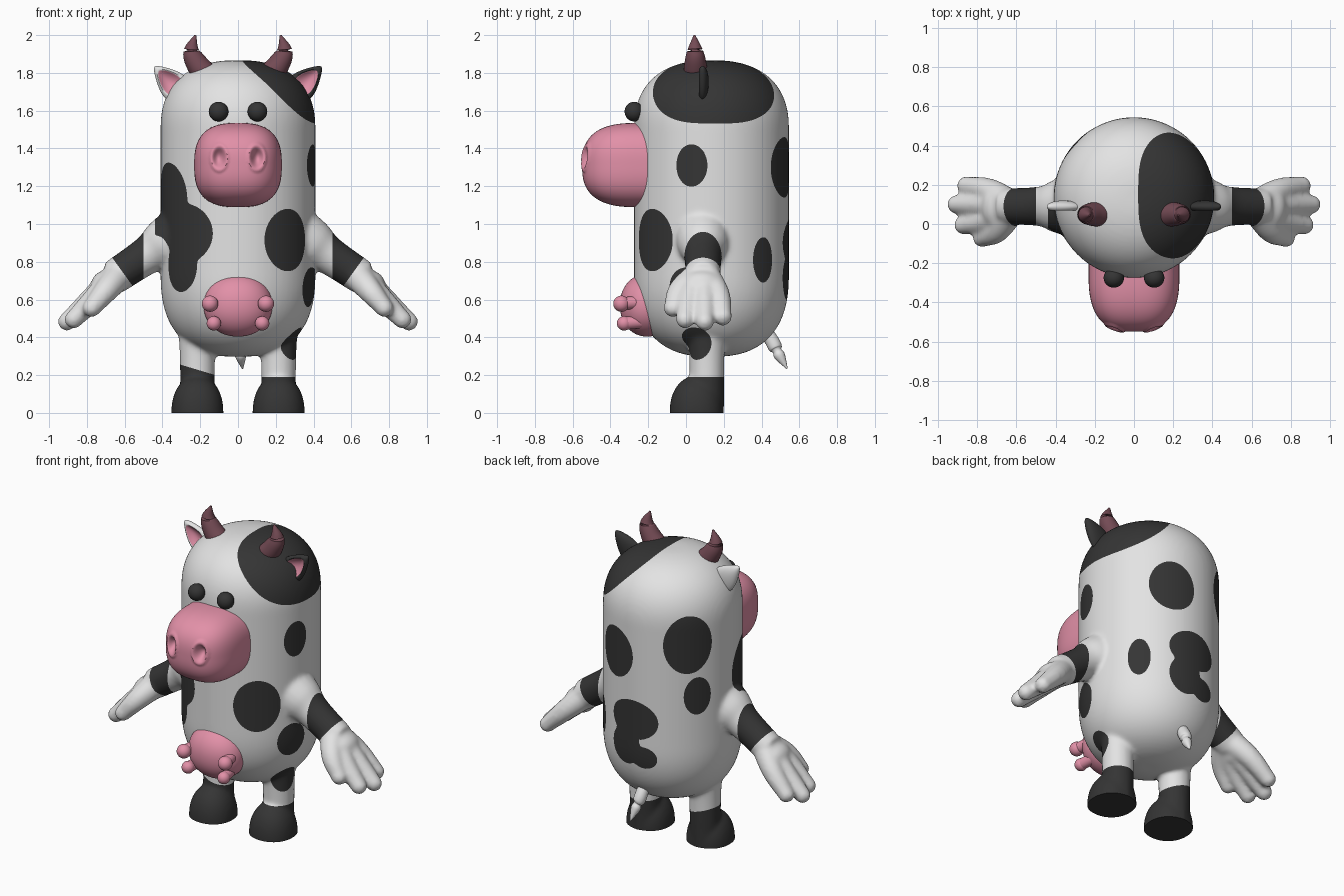
import bpy, bmesh, math
from mathutils import Vector

if "Cube" in bpy.data.objects:
    bpy.data.objects.remove(bpy.data.objects["Cube"])

CY, R = 0.135, 0.41          # body axis and radius


def material(name, rgb):
    m = bpy.data.materials.new(name)
    m.diffuse_color = (*rgb, 1)
    m.use_nodes = True
    m.node_tree.nodes["Principled BSDF"].inputs["Base Color"].default_value = m.diffuse_color
    return m


WHITE = material("white hide", (0.77, 0.77, 0.77))
DARK = material("dark grey hide", (0.035, 0.035, 0.035))
PINK = material("pink skin", (0.76, 0.28, 0.39))
HORN = material("mauve horn", (0.175, 0.07, 0.09))


def finish(name, bm, mats, recalc=True):
    if recalc:
        bmesh.ops.recalc_face_normals(bm, faces=bm.faces)
    me = bpy.data.meshes.new(name)
    bm.to_mesh(me)
    bm.free()
    ob = bpy.data.objects.new(name, me)
    bpy.context.collection.objects.link(ob)
    for m in mats:
        me.materials.append(m)
    return ob


def blob(bm, centre, size, p=2.0, sub=4):
    """Ellipsoid, squarer as p grows."""
    vs = bmesh.ops.create_icosphere(bm, subdivisions=sub, radius=1)["verts"]
    for v in vs:
        k = sum(abs(c) ** p for c in v.co) ** (-1 / p)
        v.co = Vector([centre[i] + size[i] * v.co[i] * k for i in range(3)])
    return vs


def tube(bm, pts, radii, sides=20, steps=6):
    """Smooth tapered tube through the points."""
    q = [Vector((*p, r)) for p, r in zip(pts, radii)]
    q = [2 * q[0] - q[1]] + q + [2 * q[-1] - q[-2]]
    path = []
    for i in range(1, len(q) - 2):
        a, b, c, d = q[i - 1:i + 3]
        for s in range(steps + (i == len(q) - 3)):
            t = s / steps
            path.append(0.5 * (2 * b + (c - a) * t + (2 * a - 5 * b + 4 * c - d) * t * t
                               + (3 * b - a - 3 * c + d) * t ** 3))
    rings = []
    for i, p in enumerate(path):
        d = (path[min(i + 1, len(path) - 1)] - path[max(i - 1, 0)]).to_3d()
        rot = d.to_track_quat('Z', 'Y')
        rings.append([bm.verts.new(p.to_3d() + rot @ Vector((math.cos(k * math.tau / sides),
                      math.sin(k * math.tau / sides), 0)) * max(p[3], 0.003)) for k in range(sides)])
    for r0, r1 in zip(rings, rings[1:]):
        for k in range(sides):
            j = (k + 1) % sides
            bm.faces.new((r0[k], r0[j], r1[j], r1[k]))
    bm.faces.new(rings[0][::-1])
    bm.faces.new(rings[-1])


def lathe_body(bm, n=72):
    """Capsule-shaped trunk with squarish rounded ends."""
    prof = []
    for i in range(1, 20):
        h = math.sin(math.pi / 2 * (1 - i / 20))
        prof.append((R * (1 - h ** 2.5) ** 0.4, 0.74 - 0.443 * h))
    prof += [(R, 0.74 + 0.76 * i / 8) for i in range(9)]
    for i in range(1, 20):
        h = math.sin(math.pi / 2 * i / 20)
        prof.append((R * (1 - h ** 2.4) ** (1 / 2.4), 1.5 + 0.367 * h))
    rings = [[bm.verts.new((r * math.cos(k * math.tau / n), CY + r * math.sin(k * math.tau / n), z))
              for k in range(n)] for r, z in prof]
    for r0, r1 in zip(rings, rings[1:]):
        for k in range(n):
            j = (k + 1) % n
            bm.faces.new((r0[k], r0[j], r1[j], r1[k]))
    bm.faces.new(rings[0][::-1])
    bm.faces.new(rings[-1])


# Trunk, arms, hands and legs, merged into one skin
bm = bmesh.new()
lathe_body(bm)
for s in (-1, 1):
    tube(bm, [(s * .28, .09, .95), (s * .40, .09, .885), (s * .48, .09, .835), (s * .66, .09, .715)],
         [.165, .135, .102, .092])
    wrist = Vector((s * .62, .09, .742))
    for tip in ((.855, .195, .51), (.905, .10, .483), (.87, -.005, .495), (.775, -.07, .555)):
        t = Vector((s * tip[0], tip[1], tip[2]))
        mid = wrist.lerp(t, 0.5)
        mid.y = .09 + .75 * (t.y - .09)
        tube(bm, [wrist, mid, t], [.08, .064, .048])
        blob(bm, t, (.049,) * 3, sub=3)
    blob(bm, (s * .70, .085, .675), (.08, .115, .08), sub=3)
    tube(bm, [(s * .215, .11, .55), (s * .215, .11, .33), (s * .215, .11, .15), (s * .215, .11, -.06)],
         [.11, .095, .092, .09])
    blob(bm, (s * .215, .055, 0), (.138, .142, .195), p=2.2)
body = finish("body", bm, [])
mod = body.modifiers.new("merge", 'REMESH')
mod.mode, mod.voxel_size = 'VOXEL', 0.0125
mod = body.modifiers.new("soften", 'SMOOTH')
mod.factor, mod.iterations = 0.5, 8
skin = bpy.data.meshes.new_from_object(body.evaluated_get(bpy.context.evaluated_depsgraph_get()))
bpy.data.objects.remove(body)

# Hide spots: angle from front (degrees), height, half angle, half height
SPOTS = [(-64, 1.13, 23, .195), (-42, .95, 23, .155), (-48, .78, 16, .14),     # front left
         (40, .915, 20, .165), (75, 1.31, 12, .112), (71, .665, 14, .105),     # front right, side
         (132, .81, 9.5, .12), (160, 1.30, 20, .16),                           # back right
         (180, .90, 23, .125), (172, .72, 15, .12), (190, .665, 12, .07),      # back kidney
         (-132, 1.41, 21, .185), (-124, 1.075, 12, .12)]                       # back left


def dark(p):
    """Negative where the hide is dark."""
    x, y, z = p
    phi = math.degrees(math.atan2(x, CY - y))
    total = 1e-9
    for a, h, da, dh in SPOTS:
        d = (phi - a + 180) % 360 - 180
        total += math.exp(-14 * (math.hypot(d / da, (z - h) / dh) - 1))
    spots = max(-math.log(total) / 14, (abs(x) - .44) * 5)
    crown = (abs((x - .32) / .3) ** 3 + abs((y - .15) / .34) ** 3 + abs((z - 1.8) / .27) ** 3) ** (1 / 3) - 1
    knee = math.sqrt(((x - .30) / .085) ** 2 + ((y - .05) / .085) ** 2 + ((z - .37) / .09) ** 2) - 1
    glove = max((abs(x) - .612) * .81 - (z - .747) * .585, .5 - abs(x)) * 5
    boot = (z - (.19 if x > 0 else .20 + .3 * (-x - .12))) * 5
    boot = max(boot, (abs(x) - .45) * 5)
    return min(spots, crown, knee, glove, boot)


# Flat soles, then cut the skin along the spot outlines
bm = bmesh.new()
bm.from_mesh(skin)
bmesh.ops.bisect_plane(bm, geom=bm.verts[:] + bm.edges[:] + bm.faces[:], plane_co=(0, 0, 0),
                       plane_no=(0, 0, 1), clear_inner=True)
bmesh.ops.holes_fill(bm, edges=[e for e in bm.edges if e.is_boundary], sides=0)
value = {v: dark(v.co) for v in bm.verts}
cuts = []
for e in bm.edges[:]:
    a, b = e.verts
    fa, fb = value[a], value[b]
    if fa * fb < 0:
        cuts.append(bmesh.utils.edge_split(e, a, min(.93, max(.07, fa / (fa - fb))))[1])
bmesh.ops.connect_verts(bm, verts=cuts)
for f in bm.faces:
    f.material_index = 1 if dark(f.calc_center_median()) < 0 else 0
finish("body", bm, [WHITE, DARK], recalc=False)

# Muzzle with two dented nostrils
bm = bmesh.new()
for v in blob(bm, (0, -.25, 1.312), (.232, .30, .223), p=2.7, sub=6):
    if v.co.y < -.4:
        d = math.hypot((abs(v.co.x) - .10) / .034, (v.co.z - 1.352) / .052)
        if d < 1:
            v.co.y += .045 * (1 - d * d) ** 1.2
        elif d < 1.6:
            v.co.y -= .008 * math.sin((d - 1) / .6 * math.pi)
finish("muzzle", bm, [PINK])

# Udder with four teats
bm = bmesh.new()
blob(bm, (0, -.205, .57), (.182, .145, .166), p=2.1, sub=5)
for s in (-1, 1):
    for x, y, z, r in ((.148, -.342, .578, .043), (.128, -.328, .474, .038)):
        blob(bm, (s * x, y, z), (r, r, r))
        tube(bm, [(s * x * .85, -.22, z + .01), (s * x, y, z)], [.034, .034])
finish("udder", bm, [PINK])

# Tail
bm = bmesh.new()
tube(bm, [(0, .40, .47), (0, .45, .39), (.005, .474, .345), (.01, .482, .328), (.014, .497, .30), (.024, .535, .235)],
     [.028, .037, .036, .024, .029, .004])
finish("tail", bm, [WHITE])

for s, side, hide in ((-1, "left", WHITE), (1, "right", DARK)):
    # Eyes
    bm = bmesh.new()
    blob(bm, (s * .103, -.275, 1.595), (.052, .05, .052))
    finish(side + "_eye", bm, [DARK])

    # Horns
    bm = bmesh.new()
    tube(bm, [(s * .16, .05, 1.78), (s * .215, .05, 1.845), (s * .246, .048, 1.915), (s * .226, .045, 1.999)],
         [.066, .059, .043, .005], sides=28, steps=8)
    finish(side + "_horn", bm, [HORN])

    # Cupped leaf-shaped ears, pink inside
    bm = bmesh.new()
    bmesh.ops.create_uvsphere(bm, u_segments=40, v_segments=28, radius=1)
    for f in bm.faces:
        c = f.calc_center_median()
        f.material_index = int(c.z > 0 and math.hypot(c.x, c.y) < .70)
    for v in bm.verts:
        a, b, c = v.co
        rho = math.hypot(a, b)
        if c > 0 and rho < .75:
            c = -.25 + .91 * (rho / .75) ** 2
        b *= .8 - .42 * a
        v.co = (s * (.362 + .72 * .11 * a - .69 * .088 * b), .088 - .032 * c,
                1.753 + .69 * .115 * a + .72 * .088 * b)
    finish(side + "_ear", bm, [hide, PINK])

# Smooth shading with sharp soles
for ob in bpy.context.collection.objects:
    ob.select_set(True)
    bpy.context.view_layer.objects.active = ob
bpy.ops.object.shade_smooth_by_angle(angle=math.radians(50))
